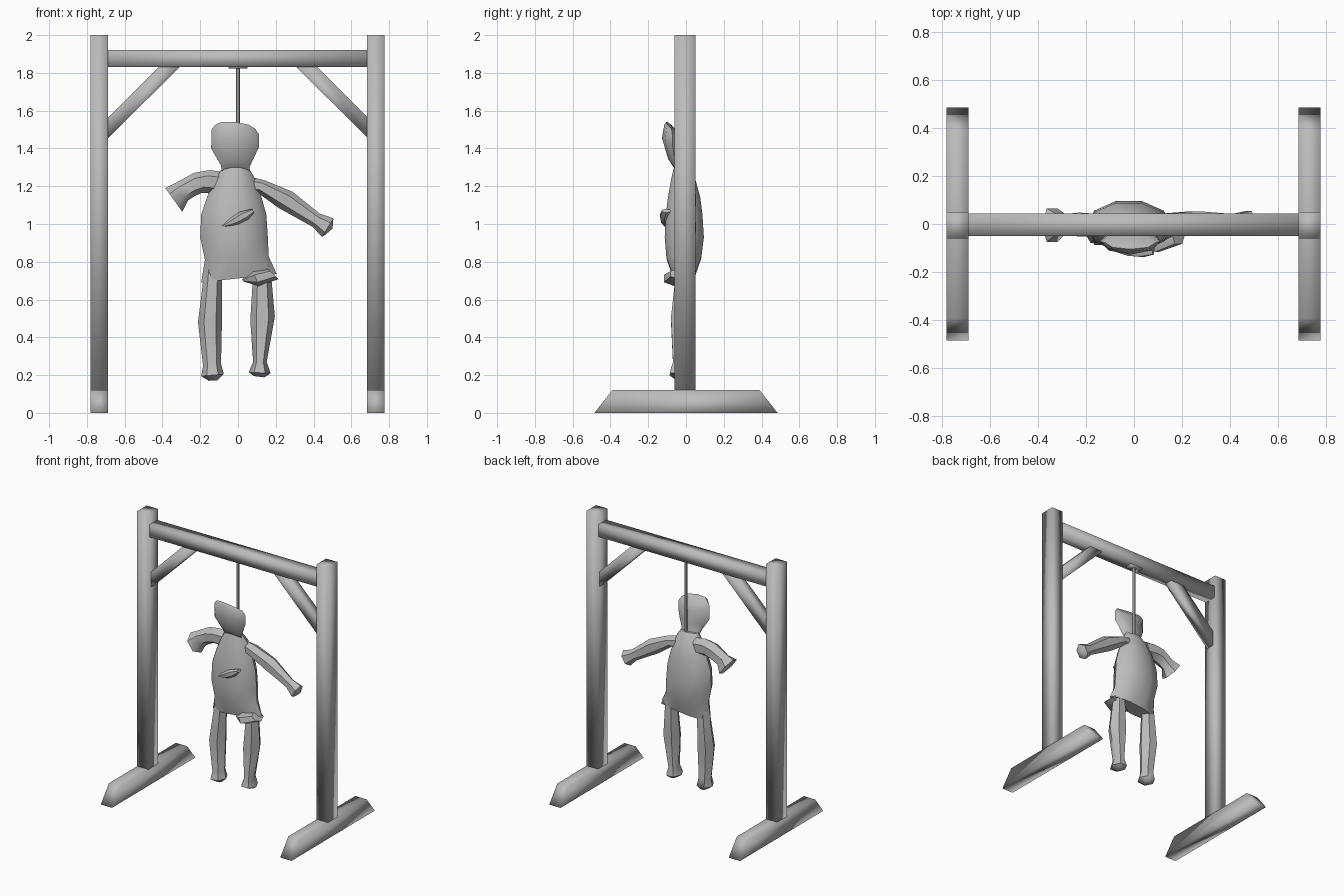
import bpy
import math

cloth = bpy.data.materials.new("plain grey")
cloth.diffuse_color = (0.5, 0.5, 0.5, 1)


def make(name, verts, faces, sharp=180):
    me = bpy.data.meshes.new(name)
    me.from_pydata(verts, [], faces)
    me.materials.append(cloth)
    ob = bpy.data.objects.new(name, me)
    bpy.context.collection.objects.link(ob)
    bpy.context.view_layer.objects.active = ob
    ob.select_set(True)
    bpy.ops.object.mode_set(mode='EDIT')
    bpy.ops.mesh.select_all(action='SELECT')
    bpy.ops.mesh.normals_make_consistent(inside=False)
    bpy.ops.object.mode_set(mode='OBJECT')
    bpy.ops.object.shade_smooth_by_angle(angle=math.radians(sharp))
    ob.select_set(False)
    return ob


def bridge(name, rings, sharp=180):
    n = len(rings[0])
    faces = [(r * n + i, r * n + (i + 1) % n, (r + 1) * n + (i + 1) % n, (r + 1) * n + i)
             for r in range(len(rings) - 1) for i in range(n)]
    faces += [tuple(range(n)), tuple(range((len(rings) - 1) * n, len(rings) * n))]
    return make(name, [p for r in rings for p in r], faces, sharp)


def extrude_y(name, outline, y0, y1):
    return bridge(name, [[(x, y, z) for x, z in outline] for y in (y0, y1)])


def loft(name, sections, n=8, slant=0, sharp=50):
    """Each section: two outline points (xa, za, xb, zb) and a depth range (y0, y1)."""
    rings = []
    for xa, za, xb, zb, y0, y1 in sections:
        ring = []
        for i in range(n):
            a = 2 * math.pi * i / n
            t, s = 0.5 - 0.5 * math.cos(a), math.sin(a)
            y = (y0 + y1) / 2 + s * (y1 - y0) / 2
            ring.append((xa + (xb - xa) * t, y, za + (zb - za) * t + slant * s * (y1 - y0) / 2))
        rings.append(ring)
    return bridge(name, rings, sharp)


def rect(x0, x1, z0, z1):
    return [(x0, z0), (x1, z0), (x1, z1), (x0, z1)]


# timber frame
for side, x0, x1 in (("left", -0.78, -0.688), ("right", 0.684, 0.776)):
    extrude_y(side + "_post", rect(x0, x1, 0.12, 2.0), -0.06, 0.05)
    foot = [(-0.485, 0), (0.485, 0), (0.39, 0.12), (-0.39, 0.12)]
    bridge(side + "_foot", [[(x, y, z) for y, z in foot] for x in (x0, x1)])
    s = -1 if x0 < 0 else 1
    brace = [(0.687, 1.455), (0.687, 1.565), (0.42, 1.83), (0.31, 1.83)]
    extrude_y(side + "_brace", [(s * x, z) for x, z in brace], -0.035, 0.03)
extrude_y("crossbeam", rect(-0.69, 0.685, 1.83, 1.92), -0.05, 0.043)

# rope and its wrap under the beam
extrude_y("rope_wrap", rect(-0.05, 0.05, 1.824, 1.835), -0.03, 0.03)
loft("rope", [(-0.01, 1.28, 0.01, 1.28, -0.01, 0.01), (-0.01, 1.83, 0.01, 1.83, -0.01, 0.01)], 6)

# sack head, drooping forward
loft("head", [
    (-0.085, 1.27, 0.06, 1.27, -0.07, 0.01),
    (-0.09, 1.31, 0.06, 1.30, -0.095, -0.005),
    (-0.142, 1.40, 0.112, 1.41, -0.127, -0.015),
    (-0.14, 1.50, 0.11, 1.475, -0.115, -0.03),
    (-0.12, 1.525, 0.09, 1.505, -0.105, -0.05),
], 8, slant=-0.9)

# stuffed body
loft("torso", [
    (-0.08, 1.30, 0.055, 1.30, -0.065, 0.01),
    (-0.12, 1.24, 0.085, 1.25, -0.08, 0.05),
    (-0.165, 1.14, 0.125, 1.14, -0.10, 0.08),
    (-0.195, 1.05, 0.15, 1.05, -0.112, 0.092),
    (-0.20, 0.93, 0.158, 0.93, -0.118, 0.10),
    (-0.175, 0.81, 0.162, 0.83, -0.108, 0.085),
    (-0.195, 0.69, 0.205, 0.735, -0.07, 0.045),
], 10)

# loose rags on the belly and hem
loft("belly_rag", [
    (-0.085, 0.99, -0.07, 0.985, -0.115, -0.10),
    (-0.035, 1.035, 0.0, 0.998, -0.135, -0.09),
    (0.01, 1.065, 0.055, 1.025, -0.14, -0.09),
    (0.075, 1.08, 0.085, 1.06, -0.13, -0.08),
], 6)
loft("hem_rag", [
    (0.02, 0.705, 0.03, 0.695, -0.06, -0.04),
    (0.08, 0.75, 0.11, 0.672, -0.125, 0.0),
    (0.155, 0.765, 0.215, 0.708, -0.09, 0.02),
], 6)

# arms
loft("bent_arm", [
    (-0.07, 1.275, -0.12, 1.16, -0.045, 0.045),
    (-0.15, 1.285, -0.19, 1.165, -0.06, 0.05),
    (-0.23, 1.272, -0.225, 1.15, -0.06, 0.055),
    (-0.335, 1.215, -0.265, 1.125, -0.045, 0.045),
    (-0.385, 1.19, -0.295, 1.065, -0.085, 0.075),
    (-0.33, 1.145, -0.31, 1.12, -0.03, 0.03),
], 6)
loft("straight_arm", [
    (0.065, 1.25, 0.06, 1.16, -0.04, 0.04),
    (0.14, 1.232, 0.105, 1.165, -0.055, 0.05),
    (0.29, 1.17, 0.215, 1.085, -0.045, 0.06),
    (0.432, 1.055, 0.395, 0.985, -0.02, 0.045),
    (0.505, 1.03, 0.445, 0.932, -0.04, 0.06),
    (0.50, 0.975, 0.465, 0.945, -0.01, 0.03),
], 6)

# legs
loft("left_leg", [
    (-0.18, 0.76, -0.08, 0.76, -0.06, 0.03),
    (-0.187, 0.68, -0.085, 0.68, -0.065, 0.035),
    (-0.212, 0.48, -0.085, 0.48, -0.088, 0.04),
    (-0.185, 0.25, -0.09, 0.26, -0.075, 0.02),
    (-0.195, 0.195, -0.075, 0.205, -0.095, 0.035),
    (-0.155, 0.17, -0.11, 0.172, -0.05, 0.01),
], 6)
loft("right_leg", [
    (0.075, 0.78, 0.175, 0.78, -0.06, 0.03),
    (0.078, 0.70, 0.178, 0.70, -0.065, 0.035),
    (0.065, 0.49, 0.195, 0.51, -0.088, 0.04),
    (0.08, 0.27, 0.152, 0.27, -0.075, 0.02),
    (0.057, 0.215, 0.172, 0.21, -0.095, 0.035),
    (0.085, 0.195, 0.14, 0.188, -0.05, 0.01),
], 6)
